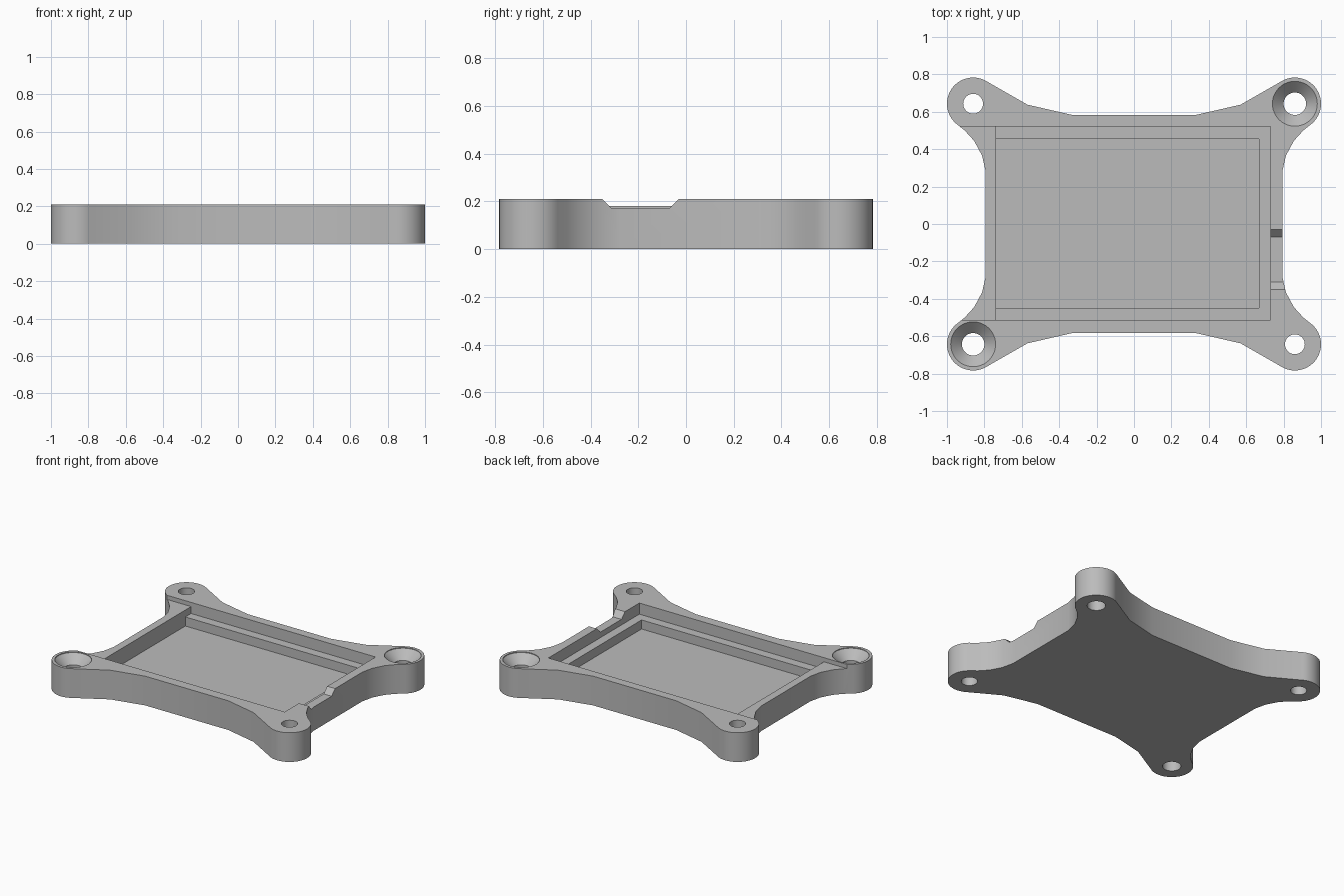
import bpy, bmesh, math

cube = bpy.data.objects.get("Cube")
if cube:
    bpy.data.objects.remove(cube, do_unlink=True)

HEIGHT = 0.21
POST_X, POST_Y, POST_R = 0.86, 0.643, 0.14

grey = bpy.data.materials.new("plain grey")
grey.use_nodes = True
grey.diffuse_color = (0.5, 0.5, 0.5, 1)
grey.node_tree.nodes["Principled BSDF"].inputs["Base Color"].default_value = (0.5, 0.5, 0.5, 1)


def make_object(name, bm):
    bmesh.ops.recalc_face_normals(bm, faces=bm.faces)
    mesh = bpy.data.meshes.new(name)
    bm.to_mesh(mesh)
    bm.free()
    mesh.materials.append(grey)
    obj = bpy.data.objects.new(name, mesh)
    bpy.context.collection.objects.link(obj)
    return obj


def prism(name, points, direction):
    """Extrude a closed loop of 3D points along a direction."""
    bm = bmesh.new()
    face = bm.faces.new([bm.verts.new(p) for p in points])
    ext = bmesh.ops.extrude_face_region(bm, geom=[face])
    verts = [g for g in ext["geom"] if isinstance(g, bmesh.types.BMVert)]
    bmesh.ops.translate(bm, vec=direction, verts=verts)
    return make_object(name, bm)


def box(name, x0, x1, y0, y1, z0):
    loop = [(x0, y0, z0), (x1, y0, z0), (x1, y1, z0), (x0, y1, z0)]
    return prism(name, loop, (0, 0, 0.5 - z0))


def lathe(name, x, y, profile, segments=48):
    """Stack rings of (radius, height) into a closed solid."""
    bm = bmesh.new()
    rings = []
    for r, z in profile:
        angles = [2 * math.pi * i / segments for i in range(segments)]
        rings.append([bm.verts.new((x + r * math.cos(a), y + r * math.sin(a), z)) for a in angles])
    for a, b in zip(rings, rings[1:]):
        for i in range(segments):
            j = (i + 1) % segments
            bm.faces.new((a[i], a[j], b[j], b[i]))
    bm.faces.new(rings[0])
    bm.faces.new(rings[-1])
    return make_object(name, bm)


# Quarter outline: waist, rounded corner lug, curved flank
quarter = [(0.793, 0.28), (0.812, 0.365), (0.855, 0.445), (0.905, 0.5)]
for i in range(25):
    a = math.radians(-48 + i * 165 / 24)
    quarter.append((POST_X + POST_R * math.cos(a), POST_Y + POST_R * math.sin(a)))
quarter += [(0.57, 0.638), (0.33, 0.583)]

outline = []
for sx, sy in ((1, 1), (-1, 1), (-1, -1), (1, -1)):
    part = [(sx * x, sy * y, 0) for x, y in quarter]
    outline += part if sx * sy > 0 else part[::-1]
tray = prism("tray_body", outline, (0, 0, HEIGHT))

# Stepped recess, open on one end, and the notch in the other end wall
notch = [(0.7, -0.35, HEIGHT), (0.7, -0.31, 0.17), (0.7, -0.07, 0.17),
         (0.7, -0.03, HEIGHT), (0.7, -0.03, 0.4), (0.7, -0.35, 0.4)]
cutters = [
    box("open_end_cutter", -1.2, 0.73, -0.513, 0.52, 0.18),
    box("ledge_cutter", -0.737, 0.73, -0.513, 0.52, 0.13),
    box("floor_cutter", -0.737, 0.667, -0.448, 0.455, 0.065),
    prism("notch_cutter", notch, (0.3, 0, 0)),
]

# Screw holes, countersunk on one diagonal
for sx in (1, -1):
    for sy in (1, -1):
        if sx == sy:
            profile = [(0.06, -0.1), (0.06, 0.145), (0.12, 0.205), (0.12, 0.4)]
        else:
            profile = [(0.053, -0.1), (0.053, 0.4)]
        cutters.append(lathe("screw_hole_cutter", sx * POST_X, sy * POST_Y, profile))

bpy.ops.object.select_all(action="DESELECT")
bpy.context.view_layer.objects.active = tray
tray.select_set(True)
for cutter in cutters:
    mod = tray.modifiers.new("cut", "BOOLEAN")
    mod.operation = "DIFFERENCE"
    mod.solver = "EXACT"
    mod.object = cutter
    bpy.ops.object.modifier_apply(modifier=mod.name)
    bpy.data.objects.remove(cutter, do_unlink=True)

bpy.ops.object.shade_smooth_by_angle(angle=math.radians(30))
